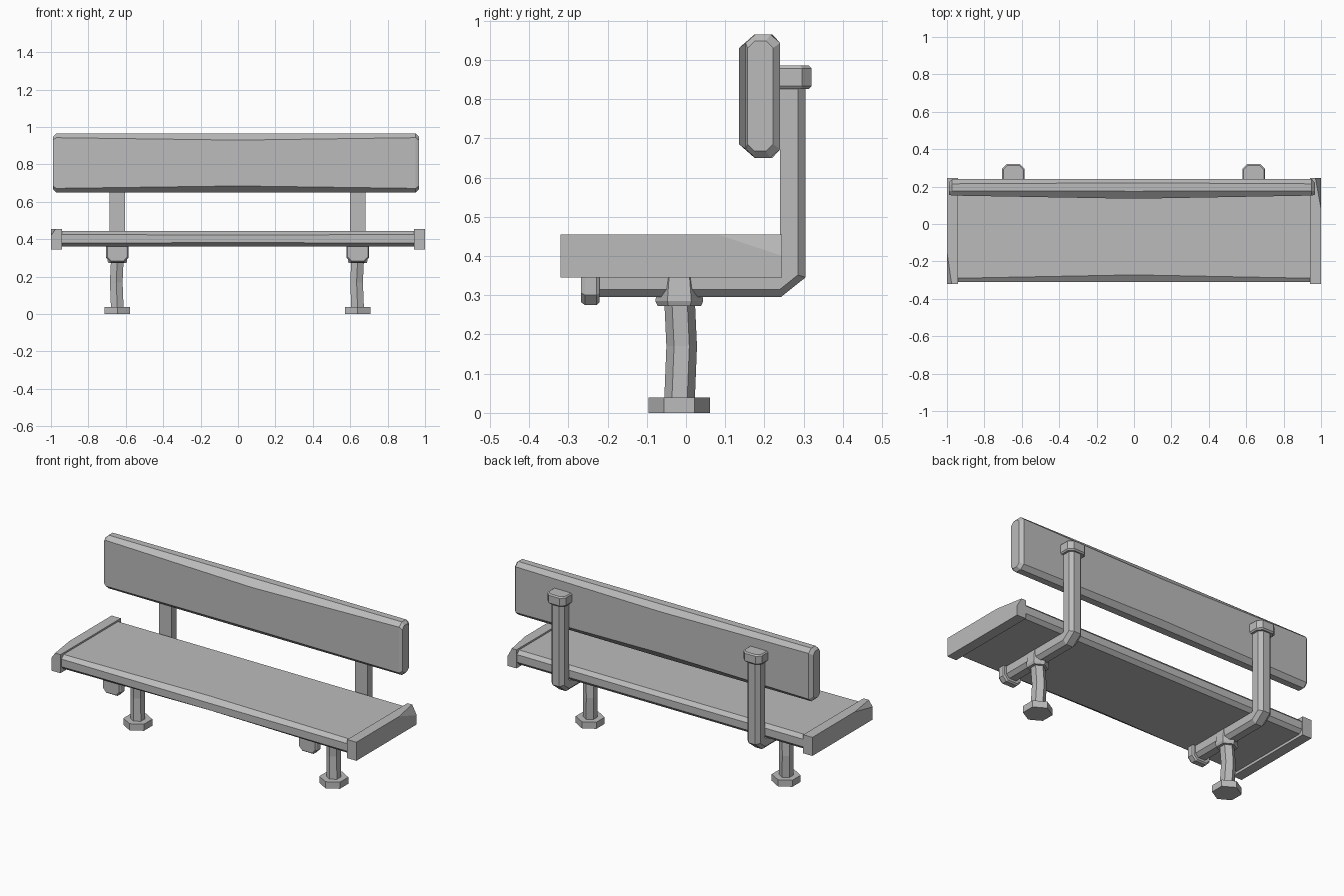
import bpy, bmesh, math
from mathutils import Vector

if "Cube" in bpy.data.objects:
    bpy.data.objects.remove(bpy.data.objects["Cube"])

GREY = (0.5, 0.5, 0.5, 1)
mat = bpy.data.materials.new("Grey")
mat.use_nodes = True
mat.diffuse_color = GREY
mat.node_tree.nodes["Principled BSDF"].inputs["Base Color"].default_value = GREY


def finish(name, bm):
    bmesh.ops.recalc_face_normals(bm, faces=bm.faces[:])
    mesh = bpy.data.meshes.new(name)
    bm.to_mesh(mesh)
    bm.free()
    mesh.materials.append(mat)
    obj = bpy.data.objects.new(name, mesh)
    bpy.context.collection.objects.link(obj)
    return obj


def loft(name, rings):
    """Skin a row of matching rings and close both ends."""
    bm = bmesh.new()
    rows = [[bm.verts.new(p) for p in ring] for ring in rings]
    n = len(rows[0])
    for a, b in zip(rows, rows[1:]):
        for i in range(n):
            j = (i + 1) % n
            bm.faces.new((a[i], a[j], b[j], b[i]))
    bm.faces.new(rows[0])
    bm.faces.new(rows[-1])
    return finish(name, bm)


def plank_ring(x, y0, y1, z0, z1, cy, cz, back=None):
    """Chamfered rectangle across x; cy is the front chamfer depth."""
    cb = back or cy
    return [(x, y0 + cy, z0), (x, y1 - cb, z0), (x, y1, z0 + cz), (x, y1, z1 - cz),
            (x, y1 - cb, z1), (x, y0 + cy, z1), (x, y0, z1 - cz), (x, y0, z0 + cz)]


def half_octagon(w, depth, c):
    """Flat inner side, chamfered outer side, as (x, depth) pairs."""
    return [(-w, 0), (-w, depth - c), (c - w, depth), (w - c, depth), (w, depth - c), (w, 0)]


def hexagon(x, y, z, r):
    return [(x + r * math.sin(k * math.pi / 3), y + r * math.cos(k * math.pi / 3), z)
            for k in range(6)]


# Backrest board, slightly bowed toward the front in the middle
loft("backrest", [
    plank_ring(-0.99, 0.157, 0.222, 0.667, 0.948, 0.018, 0.018),
    plank_ring(-0.972, 0.152, 0.24, 0.65, 0.965, 0.025, 0.022),
    plank_ring(0, 0.135, 0.24, 0.65, 0.965, 0.04, 0.035, 0.02),
    plank_ring(0.95, 0.152, 0.24, 0.65, 0.965, 0.025, 0.022),
    plank_ring(0.967, 0.157, 0.222, 0.667, 0.948, 0.018, 0.018)])

# Seat board with chamfered long edges
loft("seat", [
    plank_ring(-0.95, -0.31, 0.24, 0.36, 0.445, 0.02, 0.02),
    plank_ring(0, -0.31, 0.24, 0.36, 0.445, 0.038, 0.022, 0.02),
    plank_ring(0.95, -0.31, 0.24, 0.36, 0.445, 0.02, 0.02)])


# End caps, each with one worn corner sliced off
def end_cap(name, side, cut):
    bm = bmesh.new()
    bmesh.ops.create_cube(bm, size=1)
    for v in bm.verts:
        v.co = Vector((side * 0.97 + v.co.x * 0.06, -0.0375 + v.co.y * 0.565, 0.4 + v.co.z * 0.11))
    a, b, c = map(Vector, cut)
    normal = (b - a).cross(c - a)
    if normal.z < 0:
        normal.negate()
    bmesh.ops.bisect_plane(bm, geom=bm.verts[:] + bm.edges[:] + bm.faces[:],
                           plane_co=a, plane_no=normal, clear_outer=True)
    bmesh.ops.holes_fill(bm, edges=[e for e in bm.edges if e.is_boundary])
    finish(name, bm)


end_cap("left_end_cap", 1, [(1, 0.08, 0.455), (1, 0.245, 0.4), (0.97, 0.245, 0.455)])
end_cap("right_end_cap", -1, [(-1, -0.15, 0.455), (-1, -0.32, 0.42), (-0.975, -0.32, 0.455)])

UNDER, BACK, LEG_Y = 0.36, 0.24, -0.017

for label, cx in (("left", 0.64), ("right", -0.645)):
    # Bent bracket running under the seat and up behind the backrest
    bar = half_octagon(0.042, 0.065, 0.02)
    loft(label + "_bracket", [
        [(cx + x, -0.24, UNDER - d) for x, d in bar],
        [(cx + x, BACK - 0.005 + d * 0.1, UNDER - d) for x, d in bar],
        [(cx + x, BACK + d, UNDER + 0.005 - d * 0.3) for x, d in bar],
        [(cx + x, BACK + d, 0.86) for x, d in bar]])

    # Caps on the two bracket ends
    cap, rim = half_octagon(0.06, 0.08, 0.024), half_octagon(0.054, 0.073, 0.022)
    loft(label + "_top_cap", [
        [(cx + x, BACK + d, z) for x, d in prof]
        for z, prof in ((0.825, rim), (0.833, cap), (0.878, cap), (0.885, rim))])
    loft(label + "_front_cap", [
        [(cx + x, y, UNDER - d * 1.06) for x, d in prof]
        for y, prof in ((-0.268, rim), (-0.258, cap), (-0.228, cap), (-0.22, rim))])

    # Six-sided leg with a slight bend, collar and foot
    loft(label + "_leg", [
        hexagon(cx, LEG_Y, 0.02, 0.039),
        hexagon(cx - 0.006, LEG_Y + 0.006, 0.17, 0.039),
        hexagon(cx, LEG_Y, 0.3, 0.039)])
    loft(label + "_collar", [
        hexagon(cx, LEG_Y, 0.272, 0.055),
        hexagon(cx, LEG_Y, 0.285, 0.061),
        hexagon(cx, LEG_Y, 0.36, 0.05)])
    loft(label + "_foot", [hexagon(cx, LEG_Y, z, 0.078) for z in (0, 0.039)])
